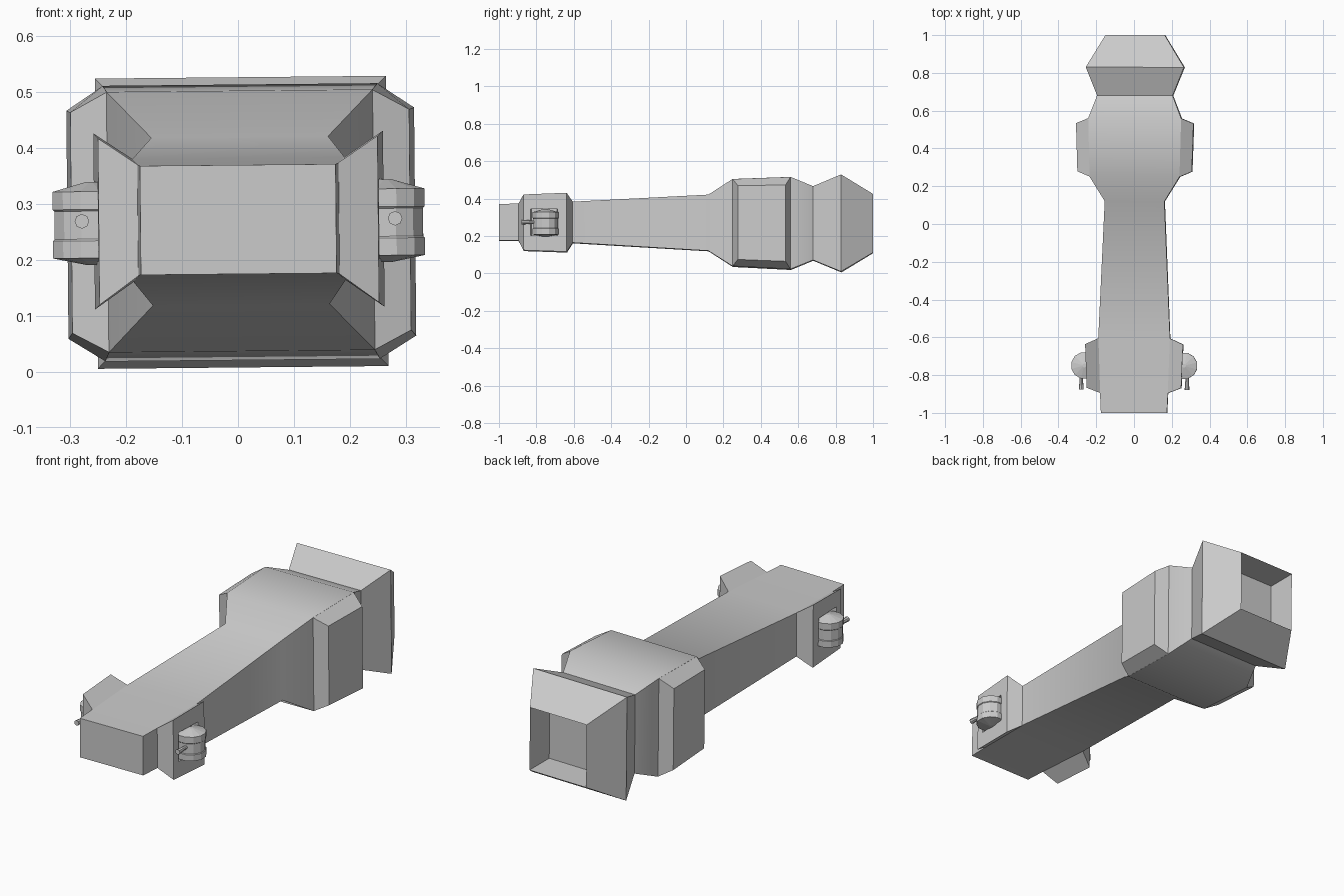
import bpy, bmesh
from math import radians, cos, sin, pi
from mathutils import Matrix, Vector

if "Cube" in bpy.data.objects:
    bpy.data.objects.remove(bpy.data.objects["Cube"])

MID = 0.265
# the whole craft sits with a very slight roll and yaw
TILT = (Matrix.Translation((0.004, 0, MID)) @ Matrix.Rotation(radians(-0.2), 4, 'Z')
        @ Matrix.Rotation(radians(-0.55), 4, 'Y') @ Matrix.Translation((0, 0, -MID)))


def loft(name, rings, cap_start=True, smooth=False):
    """Skin a series of equal-length point rings and cap the ends."""
    bm = bmesh.new()
    loops = [[bm.verts.new(TILT @ Vector(p)) for p in r] for r in rings]
    n = len(loops[0])
    for a, b in zip(loops, loops[1:]):
        for i in range(n):
            bm.faces.new((a[i], a[(i + 1) % n], b[(i + 1) % n], b[i]))
    if cap_start:
        bm.faces.new(loops[0])
    bm.faces.new(loops[-1])
    bmesh.ops.recalc_face_normals(bm, faces=bm.faces)
    me = bpy.data.meshes.new(name)
    bm.to_mesh(me)
    bm.free()
    ob = bpy.data.objects.new(name, me)
    bpy.context.collection.objects.link(ob)
    if smooth:
        bpy.context.view_layer.objects.active = ob
        ob.select_set(True)
        bpy.ops.object.shade_smooth_by_angle(angle=radians(35))
        ob.select_set(False)
    return ob


def section(y, x, z0, z1):
    return [(-x, y, z0), (x, y, z0), (x, y, z1), (-x, y, z1)]


def side_rect(s, y0, y1, x0, x1, a, b):
    """Rectangle on a side wall; a, b = (z low, z high) at each end."""
    return [(s * x0, y0, a[0]), (s * x1, y1, b[0]), (s * x1, y1, b[1]), (s * x0, y0, a[1])]


# Hull: rectangular sections from nose to tail, ending in a recessed exhaust
loft("hull", [section(*s) for s in (
    (-1.0, 0.175, 0.175, 0.370), (-0.895, 0.18, 0.174, 0.372),
    (-0.605, 0.19, 0.163, 0.382), (0.12, 0.158, 0.120, 0.420),
    (0.25, 0.238, 0.037, 0.503), (0.56, 0.246, 0.021, 0.514),
    (0.68, 0.20, 0.070, 0.465), (0.83, 0.26, 0.008, 0.527),
    (1.0, 0.157, 0.110, 0.424), (0.845, 0.157, 0.110, 0.424))], smooth=True)

for s, side in ((-1, "left"), (1, "right")):
    # Bevelled engine block
    loft("side_block_" + side, [
        side_rect(s, 0.25, 0.56, 0.237, 0.245, (0.037, 0.503), (0.021, 0.514)),
        side_rect(s, 0.278, 0.533, 0.303, 0.311, (0.072, 0.467), (0.062, 0.470))],
        cap_start=False)

    # Flared front flange with a socket for the turret
    sock = ((0.2, 0.343),) * 2
    loft("front_flange_" + side, [
        side_rect(s, -0.895, -0.605, 0.179, 0.189, (0.174, 0.372), (0.163, 0.382)),
        side_rect(s, -0.868, -0.637, 0.25, 0.259, (0.122, 0.420), (0.114, 0.429)),
        side_rect(s, -0.83, -0.685, 0.2515, 0.257, *sock),
        side_rect(s, -0.825, -0.69, 0.22, 0.225, *sock)], cap_start=False)

    # Turret drum with shallow conical ends
    def ring(r, z):
        return [(s * 0.264 + r * cos(pi / 6 * (i + .5)),
                 -0.75 + r * sin(pi / 6 * (i + .5)), z) for i in range(12)]
    loft("turret_" + side, [ring(r, z) for r, z in (
        (0.01, 0.194), (0.071, 0.206), (0.071, 0.237), (0.068, 0.24),
        (0.068, 0.29), (0.071, 0.293), (0.071, 0.325), (0.01, 0.342))])

    # Gun barrel
    loft("barrel_" + side, [
        [(s * 0.28 + r * cos(pi / 4 * i), y, 0.272 + r * sin(pi / 4 * i)) for i in range(8)]
        for y, r in ((-0.76, 0.009), (-0.825, 0.009), (-0.878, 0.013))])
